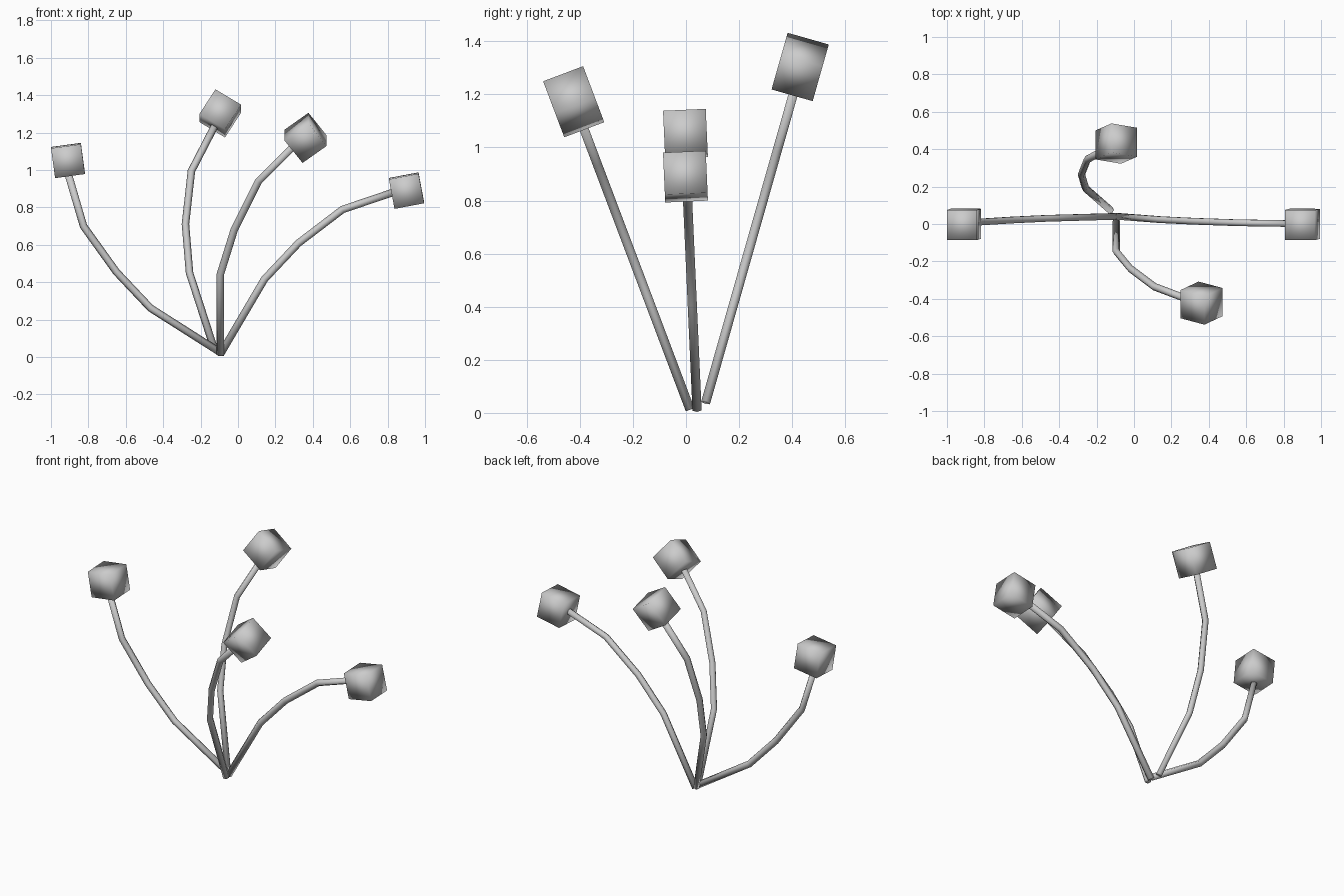
import bpy, bmesh, math
from mathutils import Vector, Matrix

if "Cube" in bpy.data.objects:
    bpy.data.objects.remove(bpy.data.objects["Cube"])

SIDES, RADIUS, CUBE = 6, 0.02, 0.161


def finish(name, bm):
    bmesh.ops.recalc_face_normals(bm, faces=bm.faces[:])
    mesh = bpy.data.meshes.new(name)
    bm.to_mesh(mesh)
    bm.free()
    for p in mesh.polygons:
        p.use_smooth = True
    obj = bpy.data.objects.new(name, mesh)
    bpy.context.collection.objects.link(obj)


def stalk(name, path, y0, slope):
    # Mitred tube following a path that lies in a leaning plane
    pts = [Vector((x, y0 + slope * z, z)) for x, z in path]
    normal = Vector((0, 1, -slope)).normalized()
    dirs = [(b - a).normalized() for a, b in zip(pts, pts[1:])]
    bm = bmesh.new()
    rings = []
    for i, p in enumerate(pts):
        d0, d1 = dirs[max(i - 1, 0)], dirs[min(i, len(dirs) - 1)]
        t = (d0 + d1).normalized()
        side = normal.cross(t) / t.dot(d1)
        rings.append([bm.verts.new(p + RADIUS * (side * math.cos(a) + normal * math.sin(a)))
                      for a in (2 * math.pi * k / SIDES for k in range(SIDES))])
    for r, s in zip(rings, rings[1:]):
        for k in range(SIDES):
            n = (k + 1) % SIDES
            bm.faces.new((r[k], r[n], s[n], s[k]))
    bm.faces.new(rings[0])
    bm.faces.new(rings[-1])
    finish(name, bm)


def head(name, x, z, y, slope, angle):
    # Softly shaded cube turned within the stalk's plane
    m = (Matrix.Translation((x, y, z))
         @ Matrix.Rotation(math.atan(-slope), 4, 'X')
         @ Matrix.Rotation(math.radians(angle), 4, 'Y'))
    bm = bmesh.new()
    bmesh.ops.create_cube(bm, size=CUBE, matrix=m)
    finish(name, bm)


# name: path (x, z), y at base, y slope, head centre (x, z, y), head turn
stems = {
    "left": ([(-0.098, 0.027), (-0.468, 0.262), (-0.65, 0.455), (-0.826, 0.70), (-0.908, 0.98)],
             0.042, -0.045, (-0.909, 1.051, -0.002), -7.8),
    "back": ([(-0.126, 0.04), (-0.259, 0.45), (-0.281, 0.711), (-0.249, 0.995), (-0.125, 1.235)],
             0.063, 0.284, (-0.095, 1.303, 0.43), 32),
    "front": ([(-0.094, 0.012), (-0.094, 0.444), (-0.019, 0.684), (0.11, 0.941), (0.295, 1.125)],
              0.02, -0.378, (0.361, 1.172, -0.423), 53),
    "right": ([(-0.095, 0.014), (0.142, 0.417), (0.324, 0.61), (0.559, 0.789), (0.83, 0.881)],
              0.042, -0.045, (0.901, 0.89, -0.002), 79.3),
}
for name, (path, y0, slope, (x, z, y), turn) in stems.items():
    stalk(name + "_stalk", path, y0, slope)
    head(name + "_head", x, z, y, slope, turn)
